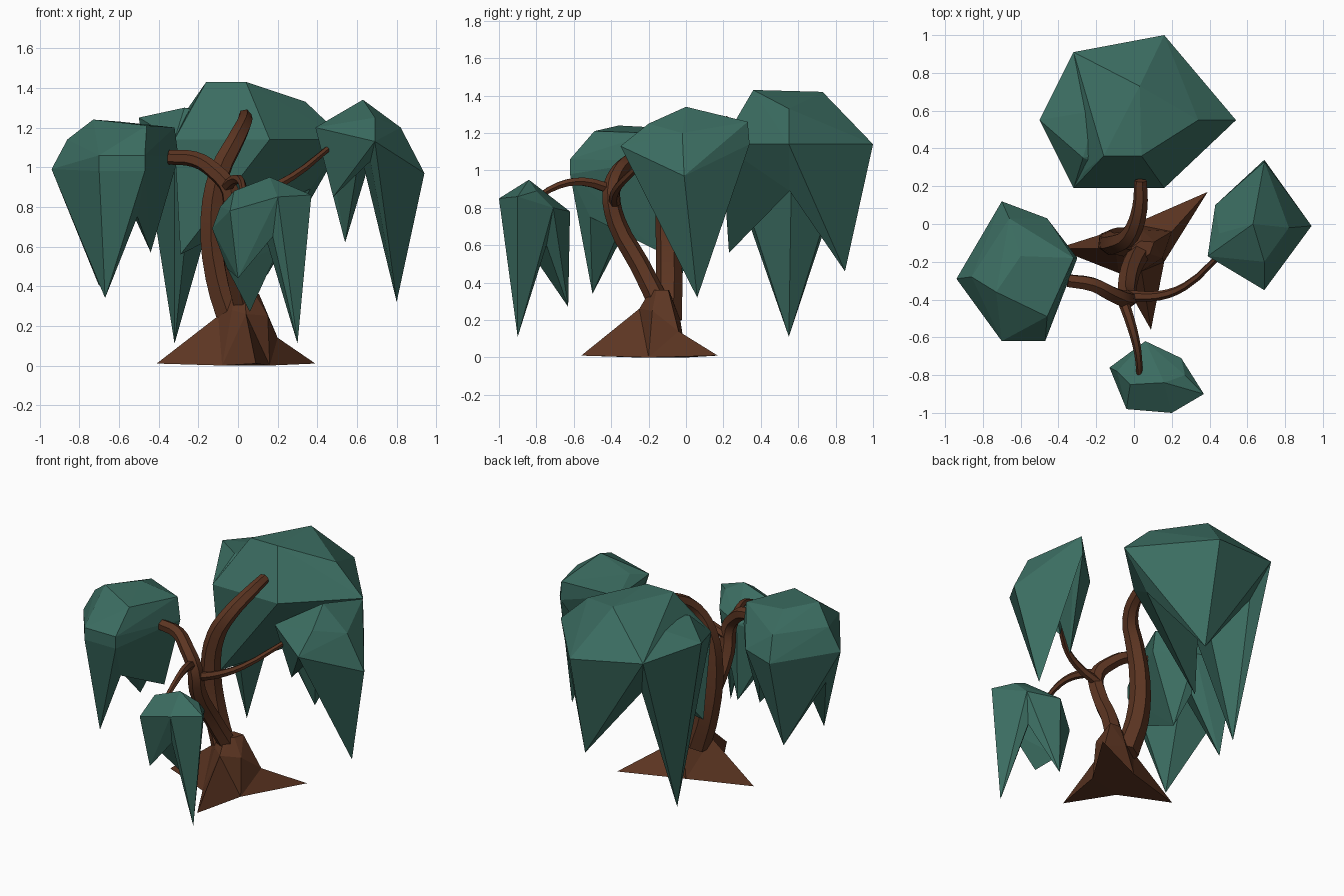
import bpy, bmesh
from mathutils import Vector

old = bpy.data.objects.get("Cube")
if old:
    bpy.data.objects.remove(old, do_unlink=True)


def material(name, color):
    m = bpy.data.materials.new(name)
    m.use_nodes = True
    m.diffuse_color = color
    m.node_tree.nodes["Principled BSDF"].inputs["Base Color"].default_value = color
    return m


GREEN = material("leaf green", (0.044, 0.153, 0.12, 1))
BROWN = material("bark brown", (0.108, 0.036, 0.016, 1))


def add_object(name, mesh, mat):
    mesh.materials.clear()
    mesh.materials.append(mat)
    obj = bpy.data.objects.new(name, mesh)
    bpy.context.collection.objects.link(obj)
    return obj


def evaluated_mesh(obj):
    bpy.context.view_layer.update()
    graph = bpy.context.evaluated_depsgraph_get()
    return bpy.data.meshes.new_from_object(obj.evaluated_get(graph))


def hull(name, points, mat):
    """Faceted convex solid around the points."""
    bm = bmesh.new()
    for p in points:
        bm.verts.new(p)
    bmesh.ops.convex_hull(bm, input=bm.verts[:])
    loose = [v for v in bm.verts if not v.link_faces]
    bmesh.ops.delete(bm, geom=loose, context='VERTS')
    bmesh.ops.recalc_face_normals(bm, faces=bm.faces[:])
    mesh = bpy.data.meshes.new(name)
    bm.to_mesh(mesh)
    bm.free()
    return add_object(name, mesh, mat)


def hull_union(name, groups, mat):
    """Solid union of one convex hull per group, without inner walls."""
    parts = [hull(name + " part", points, mat) for points in groups]
    for part in parts[1:]:
        mod = parts[0].modifiers.new("union", 'BOOLEAN')
        mod.operation = 'UNION'
        mod.solver = 'EXACT'
        mod.object = part
    mesh = evaluated_mesh(parts[0])
    for part in parts:
        bpy.data.objects.remove(part, do_unlink=True)
    add_object(name, mesh, mat)


def foliage(name, rim, crown, tips, drop, peak=()):
    """Dome over a six point rim, with three hanging locks below it.
    Peak points form a second dome over the first five rim points."""
    rim = [Vector(p) for p in rim]
    center = sum(rim, Vector()) / len(rim)
    inner = center - Vector((0, 0, drop * 0.4))

    def notch(p):
        q = p.lerp(center, 0.3)
        q.z = p.z - drop
        return q

    groups = [rim + [Vector(p) for p in crown]]
    if peak:
        groups.append(rim[:5] + [Vector(p) for p in peak])
    for i, tip in enumerate(tips):
        arc = [rim[(2 * i + k) % 6] for k in range(3)]
        groups.append(arc + [notch(arc[0]), notch(arc[2]), inner, Vector(tip)])
    hull_union(name, groups, GREEN)


def limb(name, path, start, end):
    """Tapered, gently bent tube through the path points."""
    curve = bpy.data.curves.new(name, 'CURVE')
    curve.dimensions = '3D'
    curve.bevel_depth = 1
    curve.bevel_resolution = 1
    curve.resolution_u = 3
    curve.use_fill_caps = True
    spline = curve.splines.new('BEZIER')
    spline.bezier_points.add(len(path) - 1)
    for i, (bp, p) in enumerate(zip(spline.bezier_points, path)):
        bp.co = p
        bp.handle_left_type = bp.handle_right_type = 'AUTO'
        bp.radius = start + (end - start) * i / (len(path) - 1)
    helper = bpy.data.objects.new(name + " path", curve)
    bpy.context.collection.objects.link(helper)
    mesh = evaluated_mesh(helper)
    bpy.data.objects.remove(helper, do_unlink=True)
    obj = add_object(name, mesh, BROWN)
    bpy.ops.object.select_all(action='DESELECT')
    obj.select_set(True)
    bpy.context.view_layer.objects.active = obj
    bpy.ops.object.shade_smooth_by_angle(angle=0.6)


def loft(name, rings, mat):
    """Closed solid through rings of equal length."""
    bm = bmesh.new()
    rings = [[bm.verts.new(p) for p in ring] for ring in rings]
    for low, high in zip(rings, rings[1:]):
        for i in range(len(low)):
            j = (i + 1) % len(low)
            bm.faces.new((low[i], low[j], high[j], high[i]))
    bm.faces.new(rings[-1])
    bm.faces.new(rings[0][::-1])
    bmesh.ops.triangulate(bm, faces=bm.faces[:])
    bmesh.ops.recalc_face_normals(bm, faces=bm.faces[:])
    mesh = bpy.data.meshes.new(name)
    bm.to_mesh(mesh)
    bm.free()
    add_object(name, mesh, mat)


# Hanging foliage
foliage("back_foliage",
        [(-.32, .19, 1.14), (.16, .19, 1.14), (.54, .55, 1.14),
         (.16, 1, 1.14), (-.32, .91, 1.2), (-.5, .55, 1.25)],
        [(-.27, .35, 1.3), (-.2, .6, 1.29)],
        [(-.29, .23, .56), (.15, .85, .46), (-.32, .55, .11)], .25,
        peak=[(-.16, .36, 1.43), (.04, .36, 1.43), (.03, .73, 1.42),
              (.34, .55, 1.33), (.12, .86, 1.26), (-.26, .28, 1.26)])
foliage("right_foliage",
        [(-.94, -.29, .99), (-.7, -.62, .98), (-.47, -.62, .98),
         (-.3, -.18, 1.05), (-.46, .03, 1), (-.7, .12, 1)],
        [(-.7, -.62, 1.06), (-.47, -.62, 1.06), (-.73, -.36, 1.24), (-.6, -.17, 1.23),
         (-.46, -.49, 1.21), (-.86, -.28, 1.14), (-.32, -.18, 1.2), (-.66, .03, 1.15)],
        [(-.67, -.5, .34), (-.44, -.15, .57), (-.7, -.03, .4)], .23)
foliage("left_foliage",
        [(.69, -.35, 1.13), (.94, -.01, .97), (.69, .34, 1.14),
         (.43, .1, 1.14), (.39, -.17, 1.2), (.55, -.25, 1.15)],
        [(.63, 0, 1.34), (.82, -.02, 1.2), (.69, -.2, 1.25),
         (.69, .33, 1.26), (.45, -.05, 1.23)],
        [(.8, .06, .32), (.54, .04, .62), (.48, -.12, .85)], .1)
foliage("front_foliage",
        [(-.13, -.76, .69), (-.04, -.98, .78), (.2, -1, .85),
         (.37, -.9, .86), (.25, -.71, .8), (.06, -.62, .78)],
        [(-.02, -.85, .88), (.16, -.84, .95), (.27, -.8, .89), (-.09, -.78, .8)],
        [(0, -.93, .44), (.3, -.9, .11), (.06, -.63, .27)], .2)

# Flared root base with three pointed roots
ground = [(-.41, -.13, .01), (-.08, -.26, 0), (.09, -.56, .01),
          (.16, -.2, 0), (.39, .17, .01), (0, 0, 0)]
shoulder = [(-.1, -.13, .25), (-.03, -.2, .28), (.04, -.25, .26),
            (.15, -.18, .25), (.2, -.04, .14), (.04, -.03, .2)]
neck_center = Vector((.03, -.14, .36))
neck = []
for p in shoulder:
    q = Vector(p).lerp(neck_center, 0.55)
    q.z = neck_center.z
    neck.append(q)
loft("root_base", [ground, shoulder, neck], BROWN)

# Trunks and branches
limb("back_trunk", [(-.02, -.1, .2), (-.1, -.09, .45), (-.13, -.1, .75), (-.09, -.1, .98),
                    (-.02, -.06, 1.12), (.03, .08, 1.22), (.035, .23, 1.26)], .078, .034)
limb("front_trunk", [(.04, -.13, .26), (-.02, -.25, .5), (-.04, -.37, .72), (-.04, -.4, .88),
                     (-.12, -.37, .98), (-.22, -.32, 1.04), (-.35, -.3, 1.05)], .058, .037)
limb("left_branch", [(-.03, -.38, .82), (.13, -.38, .88), (.27, -.33, .95), (.45, -.17, 1.09)],
     .03, .016)
limb("front_branch", [(-.06, -.4, .9), (-.01, -.55, .94), (.02, -.68, .92), (.03, -.82, .84)],
     .03, .015)
